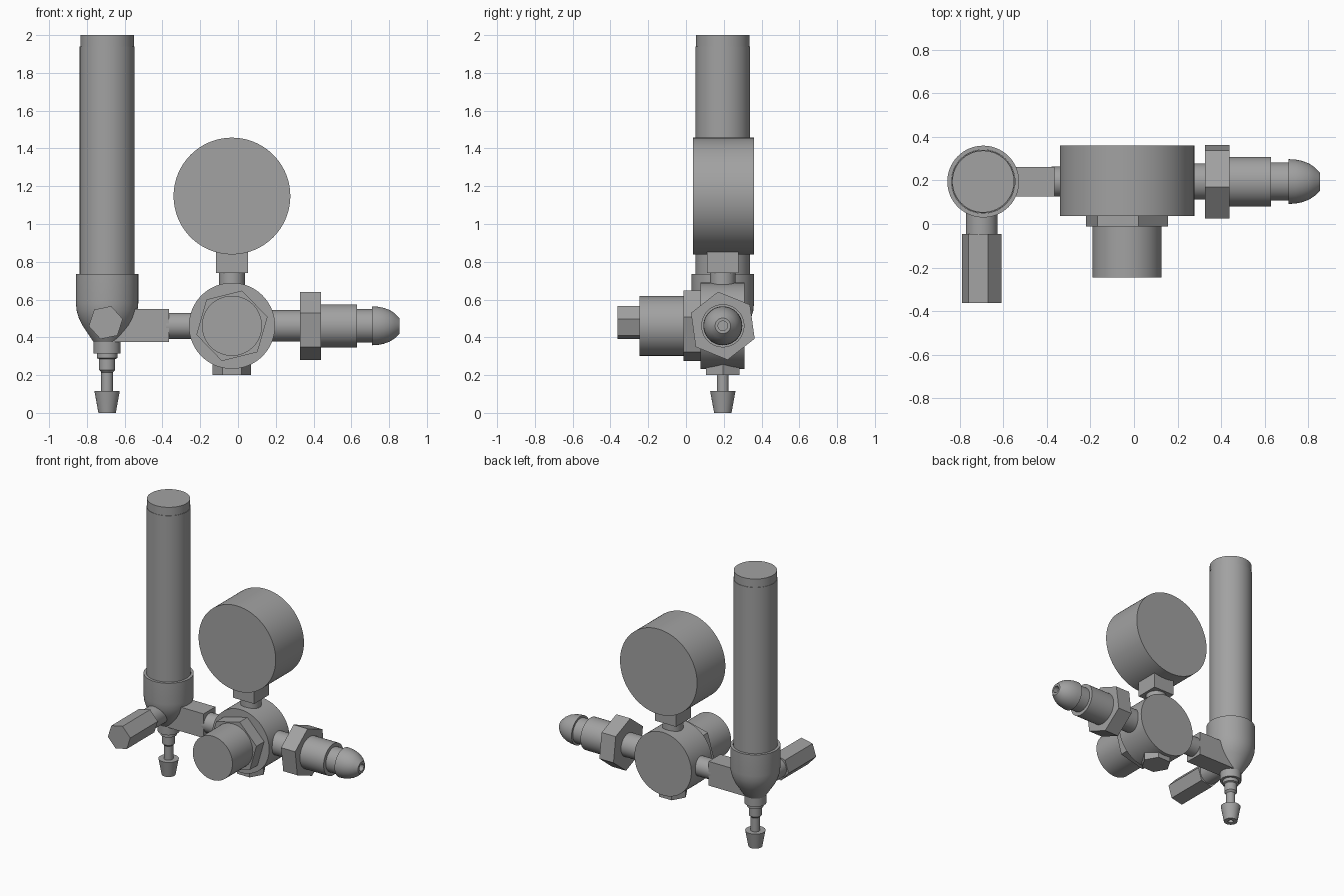
import bpy, bmesh, math
from mathutils import Vector

cube = bpy.data.objects.get("Cube")
if cube:
    bpy.data.objects.remove(cube, do_unlink=True)

metal = bpy.data.materials.new("grey metal")
metal.use_nodes = True
GREY = (0.36, 0.36, 0.36, 1.0)
metal.diffuse_color = GREY
metal.node_tree.nodes["Principled BSDF"].inputs["Base Color"].default_value = GREY

X, Y, Z = Vector((1, 0, 0)), Vector((0, 1, 0)), Vector((0, 0, 1))
FRAMES = {"x": (Y, Z, X), "y": (X, Z, Y), "z": (X, Y, Z)}


def finish(name, bm):
    bmesh.ops.recalc_face_normals(bm, faces=bm.faces)
    mesh = bpy.data.meshes.new(name)
    bm.to_mesh(mesh)
    bm.free()
    mesh.materials.append(metal)
    ob = bpy.data.objects.new(name, mesh)
    bpy.context.collection.objects.link(ob)
    bpy.ops.object.select_all(action="DESELECT")
    ob.select_set(True)
    bpy.context.view_layer.objects.active = ob
    bpy.ops.object.shade_smooth_by_angle(angle=math.radians(32))
    return ob


def lathe(name, axis, centre, profile, sides=64, turn=0):
    """Turn (radius, position along axis) points around a line through centre."""
    u, v, w = FRAMES[axis]
    c = Vector(centre)
    bm = bmesh.new()
    rings = []
    for r, h in profile:
        ring = []
        for i in range(sides):
            a = math.radians(turn) + math.tau * i / sides
            ring.append(bm.verts.new(c + u * r * math.cos(a) + v * r * math.sin(a) + w * h))
        rings.append(ring)
    for lo, hi in zip(rings, rings[1:]):
        for i in range(sides):
            j = (i + 1) % sides
            bm.faces.new((lo[i], lo[j], hi[j], hi[i]))
    bm.faces.new(rings[0])
    bm.faces.new(rings[-1])
    return finish(name, bm)


def rod(name, axis, centre, r, start, end, sides=64, turn=0):
    return lathe(name, axis, centre, [(r, start), (r, end)], sides, turn)


def block(name, lo, hi):
    bm = bmesh.new()
    bmesh.ops.create_cube(bm, size=1)
    for vert in bm.verts:
        vert.co = Vector([(a + b) / 2 + t * (b - a) for a, b, t in zip(lo, hi, vert.co)])
    return finish(name, bm)


DEPTH = 0.195            # common y of the pipe line
MID = -0.032             # x of the regulator
LEVEL = 0.461            # z of the pipe line
TUBE = (-0.693, DEPTH, 0)

# Flow tube, its tapered holder and the hose outlet below
lathe("flow_tube", "z", TUBE, [(0.145, 0.70), (0.145, 1.94), (0.142, 1.94), (0.142, 2.0)])
lathe("tube_holder", "z", TUBE, [
    (0.072, 0.315), (0.072, 0.375), (0.132, 0.465), (0.150, 0.503),
    (0.161, 0.54), (0.165, 0.58), (0.165, 0.735), (0.146, 0.735), (0.146, 0.71)])
lathe("hose_outlet", "z", TUBE, [
    (0.018, 0.03), (0.018, 0.0), (0.046, 0.0), (0.067, 0.115), (0.031, 0.115),
    (0.031, 0.215), (0.043, 0.228), (0.043, 0.285), (0.054, 0.29), (0.054, 0.33)])

# Flow control knob
KNOB = (-0.70, 0, 0.478)
rod("knob_stem", "y", KNOB, 0.073, -0.06, DEPTH)
rod("flow_knob", "y", KNOB, 0.092, -0.363, -0.047, 6, 12)

# Left arm between tube holder and regulator
block("left_arm_block", (-0.69, DEPTH - 0.068, 0.375), (-0.365, DEPTH + 0.068, 0.55))
rod("left_pipe", "x", (0, DEPTH, LEVEL), 0.069, -0.38, MID)

# Regulator body, bonnet and bottom plug
BODY = (MID, 0, LEVEL)
rod("regulator_body", "y", BODY, 0.228, 0.077, 0.31, 96)
rod("bonnet_nut", "y", BODY, 0.194, -0.012, 0.08, 6, 14)
rod("bonnet", "y", BODY, 0.159, -0.245, 0.0)
rod("bottom_plug", "z", (MID, DEPTH, 0), 0.102, 0.20, 0.27, 6)

# Pressure gauge on its stem
rod("gauge_stem", "z", (MID, DEPTH, 0), 0.068, 0.62, 0.75)
block("gauge_fitting", (MID - 0.084, DEPTH - 0.084, 0.74), (MID + 0.084, DEPTH + 0.084, 0.88))
rod("gauge_case", "y", (MID, 0, 1.148), 0.309, 0.036, 0.36, 96)

# Inlet arm with nut and rounded nipple
INLET = (0, DEPTH, LEVEL)
rod("inlet_pipe", "x", INLET, 0.083, MID, 0.34)
rod("inlet_nut", "x", INLET, 0.182, 0.327, 0.44, 6, 38)
lathe("inlet_nipple", "x", INLET, [
    (0.114, 0.43), (0.114, 0.63), (0.088, 0.63), (0.088, 0.71), (0.103, 0.71),
    (0.101, 0.742), (0.095, 0.772), (0.084, 0.802), (0.067, 0.829),
    (0.041, 0.855), (0.025, 0.855), (0.025, 0.82)])
